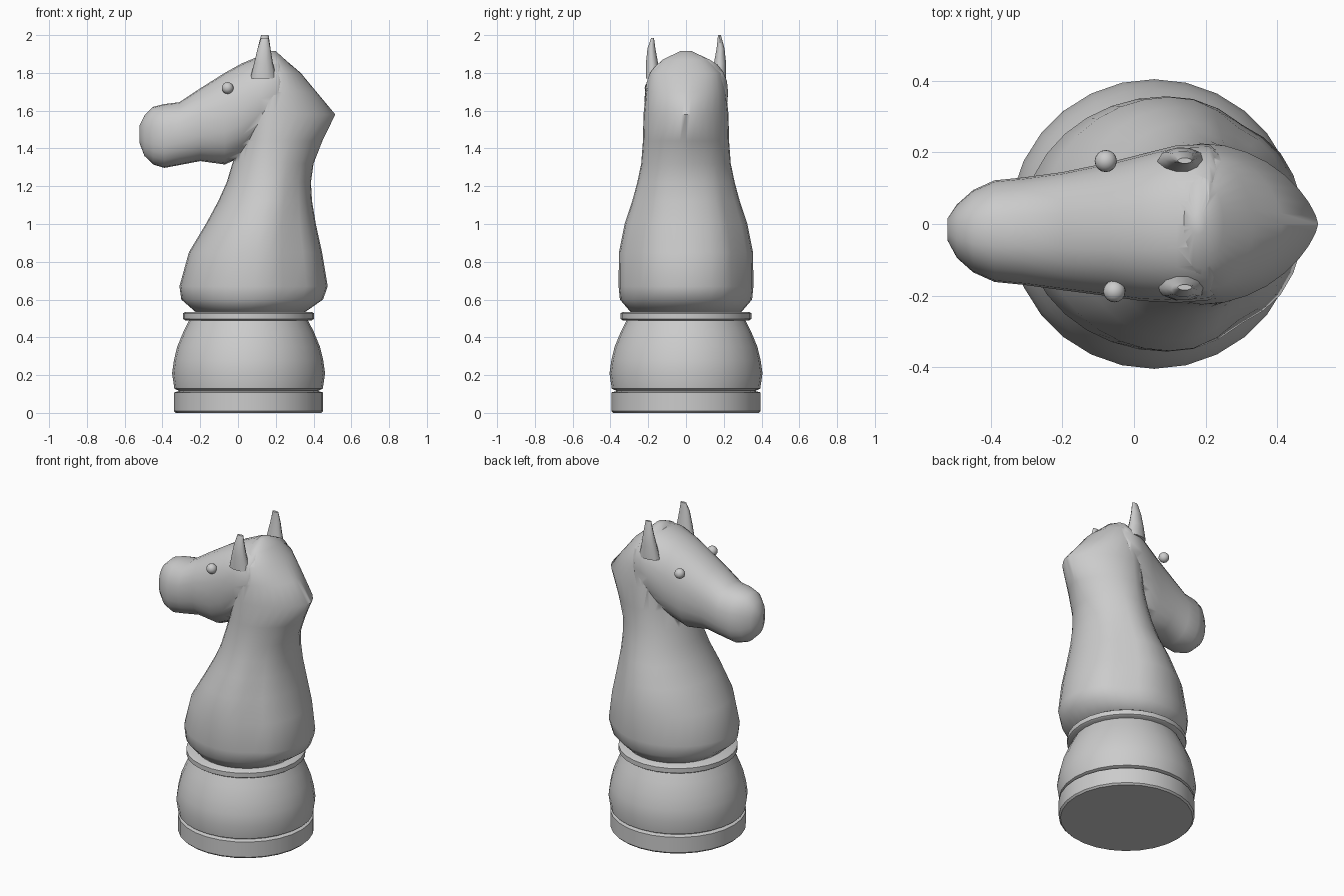
import bpy, bmesh, math
from math import sin, cos, pi, copysign

if "Cube" in bpy.data.objects:
    bpy.data.objects.remove(bpy.data.objects["Cube"])

CX = 0.056  # axis of the turned base


def finish(name, bm, angle=60):
    bmesh.ops.recalc_face_normals(bm, faces=bm.faces)
    me = bpy.data.meshes.new(name)
    bm.to_mesh(me)
    bm.free()
    ob = bpy.data.objects.new(name, me)
    bpy.context.collection.objects.link(ob)
    bpy.ops.object.select_all(action='DESELECT')
    ob.select_set(True)
    bpy.context.view_layer.objects.active = ob
    bpy.ops.object.shade_smooth_by_angle(angle=math.radians(angle))
    return ob


def loft(name, rings, angle=60):
    """Skin a list of closed point rings and cap both ends."""
    bm = bmesh.new()
    rows = [[bm.verts.new(p) for p in r] for r in rings]
    n = len(rows[0])
    for a, b in zip(rows, rows[1:]):
        for i in range(n):
            j = (i + 1) % n
            bm.faces.new((a[i], a[j], b[j], b[i]))
    bm.faces.new(rows[0])
    bm.faces.new(rows[-1])
    return finish(name, bm, angle)


def lathe(name, profile, n=28, angle=40):
    return loft(name, [[(CX + r * cos(2 * pi * i / n), r * sin(2 * pi * i / n), z)
                        for i in range(n)] for r, z in profile], angle)


# Turned base
lathe("base_disc", [(0.385, 0), (0.395, 0.01), (0.395, 0.108), (0.37, 0.115), (0.37, 0.125)])
lathe("base_bulge", [(0.37, 0.118), (0.393, 0.128), (0.405, 0.21), (0.395, 0.28), (0.378, 0.35),
                     (0.345, 0.43), (0.312, 0.495)])
lathe("collar_ring", [(0.335, 0.49), (0.347, 0.498), (0.347, 0.527), (0.335, 0.535)])


def neck_ring(z, x0, x1, xm, w, point, groove, n=32):
    """Round chest in front, tapering mane ridge behind, groove between them."""
    ring = []
    for i in range(n):
        t = 2 * pi * i / n
        c, s = cos(t), sin(t)
        a = abs(math.atan2(s, c))
        k = 1 - groove * math.exp(-((a - 0.95) / 0.22) ** 2)
        p = point if c > 0 else 1
        x = xm + ((x1 - xm) if c > 0 else (xm - x0)) * c
        ring.append((x, k * w * copysign(abs(s) ** p, s), z))
    return ring


# Neck: z, front x, back x, x of widest point, half width, rear taper, groove
neck = loft("neck_and_head", [neck_ring(*r) for r in [
    (0.53, -0.22, 0.35, 0.06, 0.29, 1.0, 0.0),
    (0.60, -0.30, 0.45, 0.08, 0.35, 1.0, 0.04),
    (0.67, -0.31, 0.475, 0.09, 0.357, 1.0, 0.07),
    (0.85, -0.26, 0.445, 0.10, 0.355, 1.0, 0.09),
    (1.00, -0.17, 0.412, 0.12, 0.325, 1.0, 0.09),
    (1.12, -0.105, 0.392, 0.15, 0.285, 1.0, 0.07),
    (1.22, -0.06, 0.386, 0.16, 0.258, 1.0, 0.04),
    (1.32, -0.03, 0.400, 0.17, 0.237, 1.1, 0.02),
    (1.44, 0.01, 0.447, 0.18, 0.228, 1.2, 0.0),
    (1.58, 0.03, 0.515, 0.19, 0.225, 1.4, 0.0),
    (1.70, 0.06, 0.415, 0.19, 0.212, 1.2, 0.0),
    (1.80, 0.08, 0.332, 0.19, 0.19, 1.0, 0.0),
    (1.87, 0.12, 0.25, 0.19, 0.125, 1.0, 0.0),
    (1.915, 0.16, 0.20, 0.18, 0.03, 1.0, 0.0)]])


def head_ring(x, top, bottom, w, dy, n=24):
    mid, h = (top + bottom) / 2, (top - bottom) / 2
    f = lambda v: copysign(abs(v) ** 0.88, v)
    return [(x, dy + w * f(cos(2 * pi * i / n)), mid + h * f(sin(2 * pi * i / n)))
            for i in range(n)]


# Head: x, top z, bottom z, half width, sideways offset
head = loft("head", [head_ring(*r) for r in [
    (-0.522, 1.52, 1.43, 0.03, -0.015),
    (-0.495, 1.575, 1.36, 0.075, -0.02),
    (-0.45, 1.62, 1.315, 0.115, -0.02),
    (-0.39, 1.635, 1.297, 0.142, -0.02),
    (-0.31, 1.645, 1.312, 0.15, -0.02),
    (-0.20, 1.718, 1.333, 0.165, -0.02),
    (-0.07, 1.80, 1.315, 0.187, -0.015),
    (0.02, 1.85, 1.355, 0.205, -0.01),
    (0.12, 1.892, 1.43, 0.22, 0.0),
    (0.21, 1.895, 1.50, 0.218, 0.005),
    (0.28, 1.83, 1.57, 0.16, 0.0)]])

# Merge the head into the neck
mod = neck.modifiers.new("merge", 'BOOLEAN')
mod.operation = 'UNION'
mod.solver = 'EXACT'
mod.object = head
bpy.context.view_layer.objects.active = neck
bpy.ops.object.modifier_apply(modifier=mod.name)
bpy.data.objects.remove(head, do_unlink=True)

# Ears and eyes on both sides
for side, label in ((1, "left"), (-1, "right")):
    loft("ear_" + label, [[(x + rx * cos(2 * pi * i / 10), side * y + ry * sin(2 * pi * i / 10), z)
                           for i in range(10)] for x, y, z, rx, ry in [
        (0.135, 0.175, 1.77, 0.07, 0.04),
        (0.135, 0.18, 1.85, 0.05, 0.034),
        (0.138, 0.183, 1.93, 0.034, 0.022),
        (0.142, 0.177, 1.992 + 0.008 * side, 0.02, 0.008)]])
    bm = bmesh.new()
    bmesh.ops.create_uvsphere(bm, u_segments=16, v_segments=10, radius=0.031)
    bmesh.ops.translate(bm, verts=bm.verts, vec=(-0.067 + -0.012 * side, side * 0.182 - 0.006, 1.72))
    finish("eye_" + label, bm)
